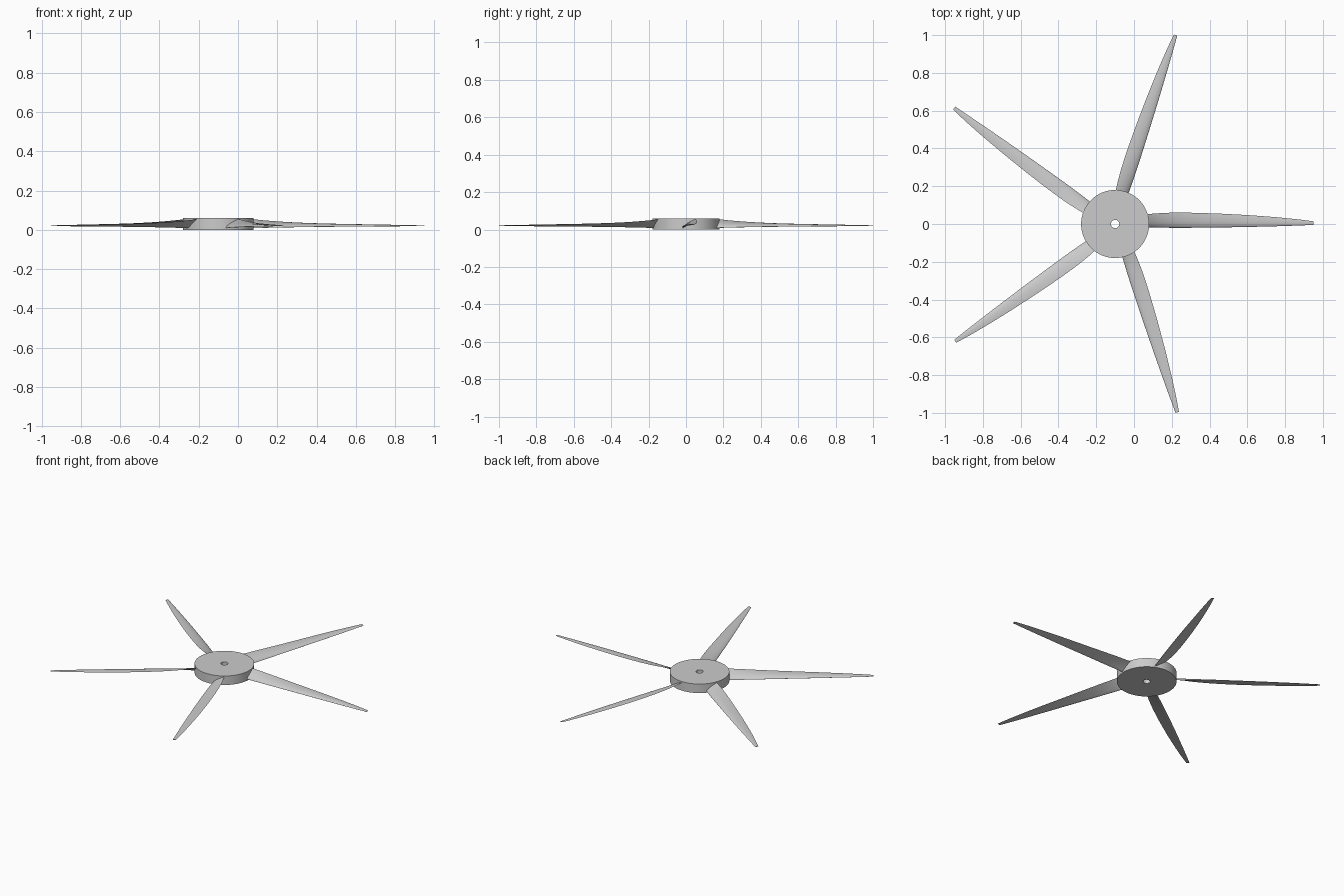
import bpy, bmesh
from math import pi, sin, cos, atan, sqrt, radians

if "Cube" in bpy.data.objects:
    bpy.data.objects.remove(bpy.data.objects["Cube"])

CX, R_TIP, R_ROOT = -0.10, 1.05, 0.165


def make_object(name, bm, angle):
    bmesh.ops.recalc_face_normals(bm, faces=bm.faces)
    mesh = bpy.data.meshes.new(name)
    bm.to_mesh(mesh)
    bm.free()
    ob = bpy.data.objects.new(name, mesh)
    bpy.context.collection.objects.link(ob)
    bpy.ops.object.select_all(action='DESELECT')
    bpy.context.view_layer.objects.active = ob
    ob.select_set(True)
    bpy.ops.object.shade_smooth_by_angle(angle=radians(angle))
    return ob


def airfoil(n=12):
    # cambered wing section, unit chord, measured from the quarter-chord pivot
    xs = [(1 - cos(pi * i / n)) / 2 for i in range(n + 1)]

    def thick(x):
        return 0.6 * (0.2969 * sqrt(x) - 0.126 * x - 0.3516 * x**2
                      + 0.2843 * x**3 - 0.1036 * x**4)

    def camber(x):
        m, p = 0.04, 0.4
        if x < p:
            return m / p**2 * (2 * p * x - x * x)
        return m / (1 - p)**2 * (1 - 2 * p + 2 * p * x - x * x)

    top = [(x - 0.25, camber(x) + thick(x)) for x in reversed(xs)]
    low = [(x - 0.25, camber(x) - thick(x)) for x in xs[1:-1]]
    return top + low


def chord_at(r):
    # chord swells slightly outboard, then tapers to a narrow tip
    keys = [(0.165, 0.083), (0.28, 0.086), (0.40, 0.083), (0.55, 0.075),
            (0.70, 0.064), (0.85, 0.049), (0.97, 0.033), (1.05, 0.019)]
    for (r0, c0), (r1, c1) in zip(keys, keys[1:]):
        if r <= r1 + 1e-6:
            return c0 + (c1 - c0) * (r - r0) / (r1 - r0)
    return keys[-1][1]


def blade(name, turn):
    bm = bmesh.new()
    section, rings, n = airfoil(), [], 28
    for i in range(n + 1):
        r = R_ROOT + (R_TIP - R_ROOT) * i / n
        c, pitch = chord_at(r), atan(0.115 / r)
        ring = []
        for u, v in section:
            y = c * (u * cos(pitch) - v * sin(pitch))
            z = 0.02 + c * (u * sin(pitch) + v * cos(pitch))
            ring.append(bm.verts.new((r, y, z)))
        rings.append(ring)
    for a, b in zip(rings, rings[1:]):
        for k in range(len(a)):
            j = (k + 1) % len(a)
            bm.faces.new((a[k], a[j], b[j], b[k]))
    bm.faces.new(rings[0])
    bm.faces.new(rings[-1])
    ob = make_object(name, bm, 40)
    ob.location.x = CX
    ob.rotation_euler.z = turn
    return ob


# hub disc with a through shaft hole
bm = bmesh.new()
profile = [(0.18, 0), (0.18, 0.06), (0.022, 0.06), (0.022, 0)]
seg = 96
rings = [[bm.verts.new((r * cos(2 * pi * s / seg), r * sin(2 * pi * s / seg), z))
          for s in range(seg)] for r, z in profile]
for i in range(4):
    a, b = rings[i], rings[(i + 1) % 4]
    for s in range(seg):
        t = (s + 1) % seg
        bm.faces.new((a[s], a[t], b[t], b[s]))
hub = make_object("hub", bm, 30)
hub.location.x = CX

# five twisted blades
for i in range(5):
    blade(f"blade_{i + 1}", i * 2 * pi / 5)
